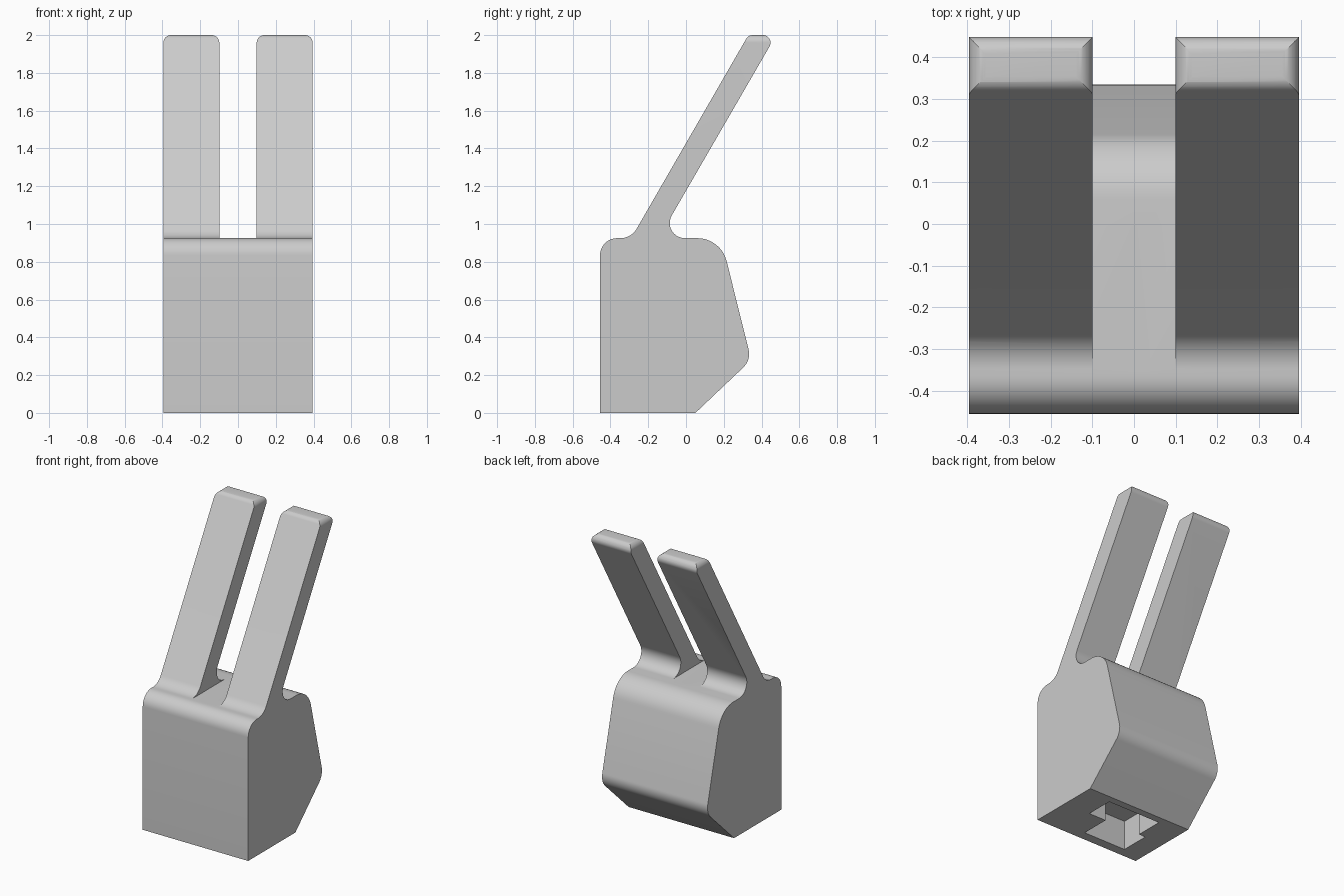
import bpy, bmesh, math
from mathutils import Vector

if "Cube" in bpy.data.objects:
    bpy.data.objects.remove(bpy.data.objects["Cube"], do_unlink=True)

grey = bpy.data.materials.new("light grey")
grey.use_nodes = True
colour = (0.6, 0.6, 0.6, 1)
grey.diffuse_color = colour
grey.node_tree.nodes["Principled BSDF"].inputs["Base Color"].default_value = colour


def rounded(corners, steps=10):
    """Turn (u, v, radius) corners into an outline with tangent arcs."""
    out = []
    for i, (u, v, r) in enumerate(corners):
        p = Vector((u, v))
        if r == 0:
            out.append(p)
            continue
        a = (Vector(corners[i - 1][:2]) - p).normalized()
        b = (Vector(corners[(i + 1) % len(corners)][:2]) - p).normalized()
        half = a.angle(b) / 2
        centre = p + (a + b).normalized() * r / math.sin(half)
        start = p + a * r / math.tan(half) - centre
        end = p + b * r / math.tan(half) - centre
        sweep = math.pi - 2 * half
        for k in range(steps + 1):
            t = k / steps
            out.append(centre + (start * math.sin((1 - t) * sweep)
                                 + end * math.sin(t * sweep)) / math.sin(sweep))
    return out


def extrude(name, outline, place, low, high):
    """Sweep an outline between two depths; place maps (u, v, depth) to xyz."""
    bm = bmesh.new()
    rings = [[bm.verts.new(place(p.x, p.y, d)) for p in outline] for d in (low, high)]
    bm.faces.new(rings[0])
    bm.faces.new(rings[1])
    n = len(outline)
    for i in range(n):
        j = (i + 1) % n
        bm.faces.new((rings[0][i], rings[0][j], rings[1][j], rings[1][i]))
    bmesh.ops.recalc_face_normals(bm, faces=bm.faces)
    mesh = bpy.data.meshes.new(name)
    bm.to_mesh(mesh)
    bm.free()
    mesh.materials.append(grey)
    obj = bpy.data.objects.new(name, mesh)
    bpy.context.collection.objects.link(obj)
    return obj


def cut(target, cutter, operation):
    mod = target.modifiers.new(cutter.name, "BOOLEAN")
    mod.operation = operation
    mod.solver = "EXACT"
    mod.object = cutter
    bpy.context.view_layer.objects.active = target
    bpy.ops.object.modifier_apply(modifier=mod.name)
    bpy.data.objects.remove(cutter, do_unlink=True)


# Side profile: block, shoulders and leaning blade
W, TOP = 0.395, 0.925
side = rounded([
    (-0.455, 0, 0), (0.05, 0, 0), (0.345, 0.28, 0.1), (0.185, TOP, 0.16),
    (-0.145, TOP, 0.08), (0.477, 2, 0.04), (0.33, 2, 0.04),
    (-0.29, TOP, 0.1), (-0.455, TOP, 0.09)])
body = extrude("forked_block", side, lambda u, v, d: (d, u, v), -W, W)

# Front outline: slot between two prongs with rounded tips
G, R = 0.099, 0.04
front = rounded([
    (-W - 0.1, -0.1, 0), (W + 0.1, -0.1, 0), (W + 0.1, 0.95, 0), (W, 0.95, 0),
    (W, 2, R), (G, 2, R), (G, TOP, 0), (-G, TOP, 0), (-G, 2, R), (-W, 2, R),
    (-W, 0.95, 0), (-W - 0.1, 0.95, 0)])
cut(body, extrude("fork_outline", front, lambda u, v, d: (u, d, v), -1, 1), "INTERSECT")

# Stepped socket in the underside
socket = rounded([
    (0.2, 0, 0), (-0.2, 0, 0), (-0.2, -0.19, 0), (-0.25, -0.19, 0),
    (-0.25, -0.39, 0), (0.07, -0.39, 0), (0.07, -0.19, 0), (0.2, -0.19, 0)])
cut(body, extrude("socket", socket, lambda u, v, d: (u, v, d), -0.1, 0.2), "DIFFERENCE")

# Smooth fillets, sharp edges
bpy.ops.object.select_all(action="DESELECT")
body.select_set(True)
bpy.context.view_layer.objects.active = body
bpy.ops.object.shade_smooth_by_angle(angle=math.radians(25))
